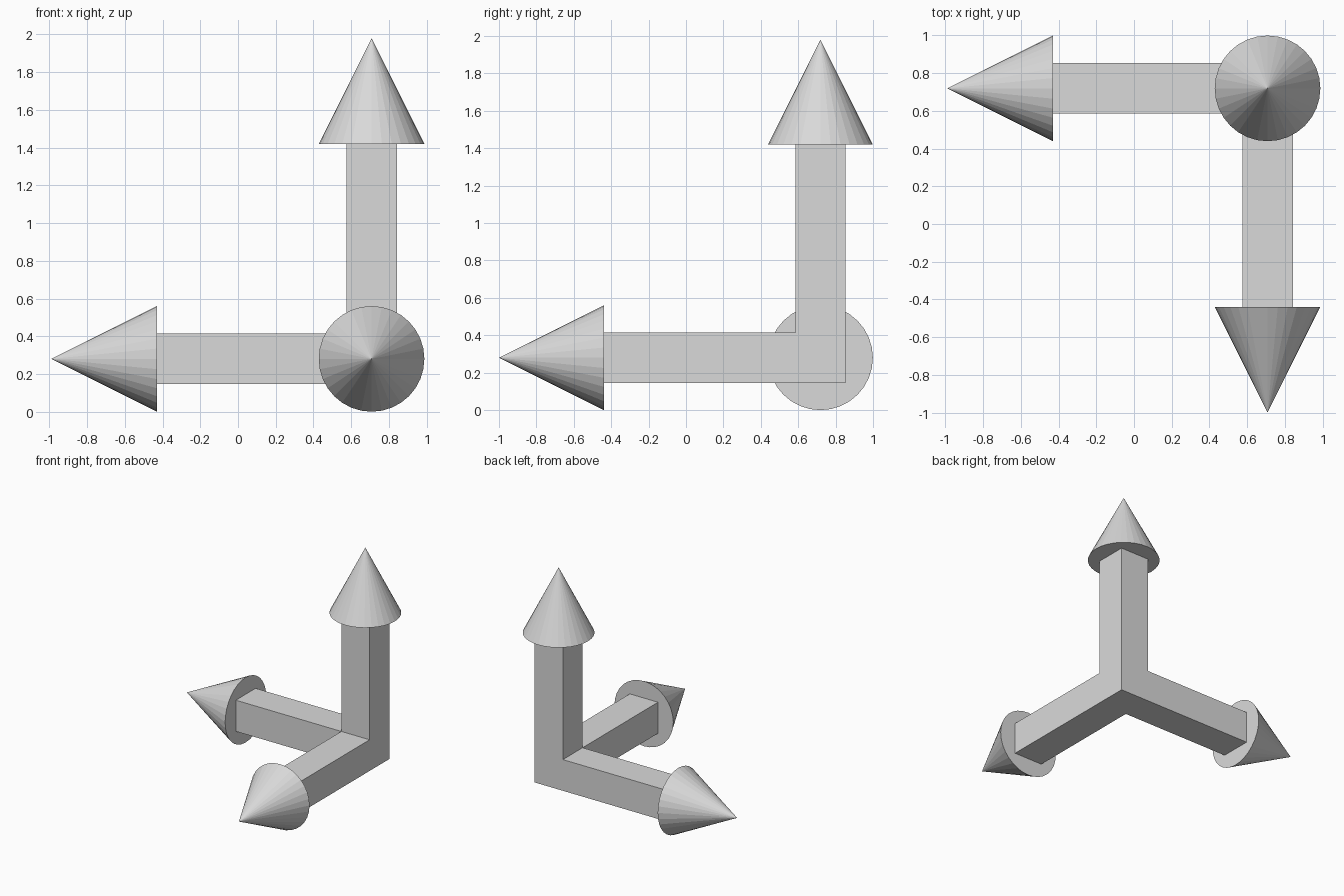
import bpy
import bmesh
from mathutils import Vector

default_cube = bpy.data.objects.get("Cube")
if default_cube:
    bpy.data.objects.remove(default_cube, do_unlink=True)

CORNER = Vector((0.708, 0.719, 0.28))   # where the three beams meet
BEAM_WIDTH = 0.268
HEAD_RADIUS = 0.28
HEAD_LENGTH = 0.56

# name, direction, beam length measured from the corner centre
ARMS = [
    ("right", Vector((-1, 0, 0)), 1.138),
    ("front", Vector((0, -1, 0)), 1.158),
    ("top", Vector((0, 0, 1)), 1.14),
]

grey = bpy.data.materials.new("light_grey")
grey.use_nodes = True
grey.diffuse_color = (0.7, 0.7, 0.7, 1)
grey.node_tree.nodes["Principled BSDF"].inputs["Base Color"].default_value = grey.diffuse_color


def add_object(name, bm):
    mesh = bpy.data.meshes.new(name)
    bmesh.ops.recalc_face_normals(bm, faces=bm.faces)
    bm.to_mesh(mesh)
    bm.free()
    mesh.materials.append(grey)
    obj = bpy.data.objects.new(name, mesh)
    bpy.context.scene.collection.objects.link(obj)
    obj.location = CORNER
    return obj


# Three square beams grown out of one corner cube
bm = bmesh.new()
bmesh.ops.create_cube(bm, size=BEAM_WIDTH)
for name, direction, length in ARMS:
    bm.normal_update()
    side = max(bm.faces, key=lambda f: f.normal.dot(direction))
    tip = bmesh.ops.extrude_discrete_faces(bm, faces=[side])["faces"][0]
    bmesh.ops.translate(bm, verts=tip.verts, vec=direction * (length - BEAM_WIDTH / 2))
add_object("corner_beams", bm)

# Faceted cone arrowheads
for name, direction, length in ARMS:
    bm = bmesh.new()
    bmesh.ops.create_cone(bm, cap_ends=True, segments=32, radius1=HEAD_RADIUS,
                          radius2=0, depth=HEAD_LENGTH)
    bmesh.ops.remove_doubles(bm, verts=bm.verts, dist=0.0001)
    head = add_object(name + "_arrowhead", bm)
    head.rotation_euler = Vector((0, 0, 1)).rotation_difference(direction).to_euler()
    head.location = CORNER + direction * (length + HEAD_LENGTH / 2)
